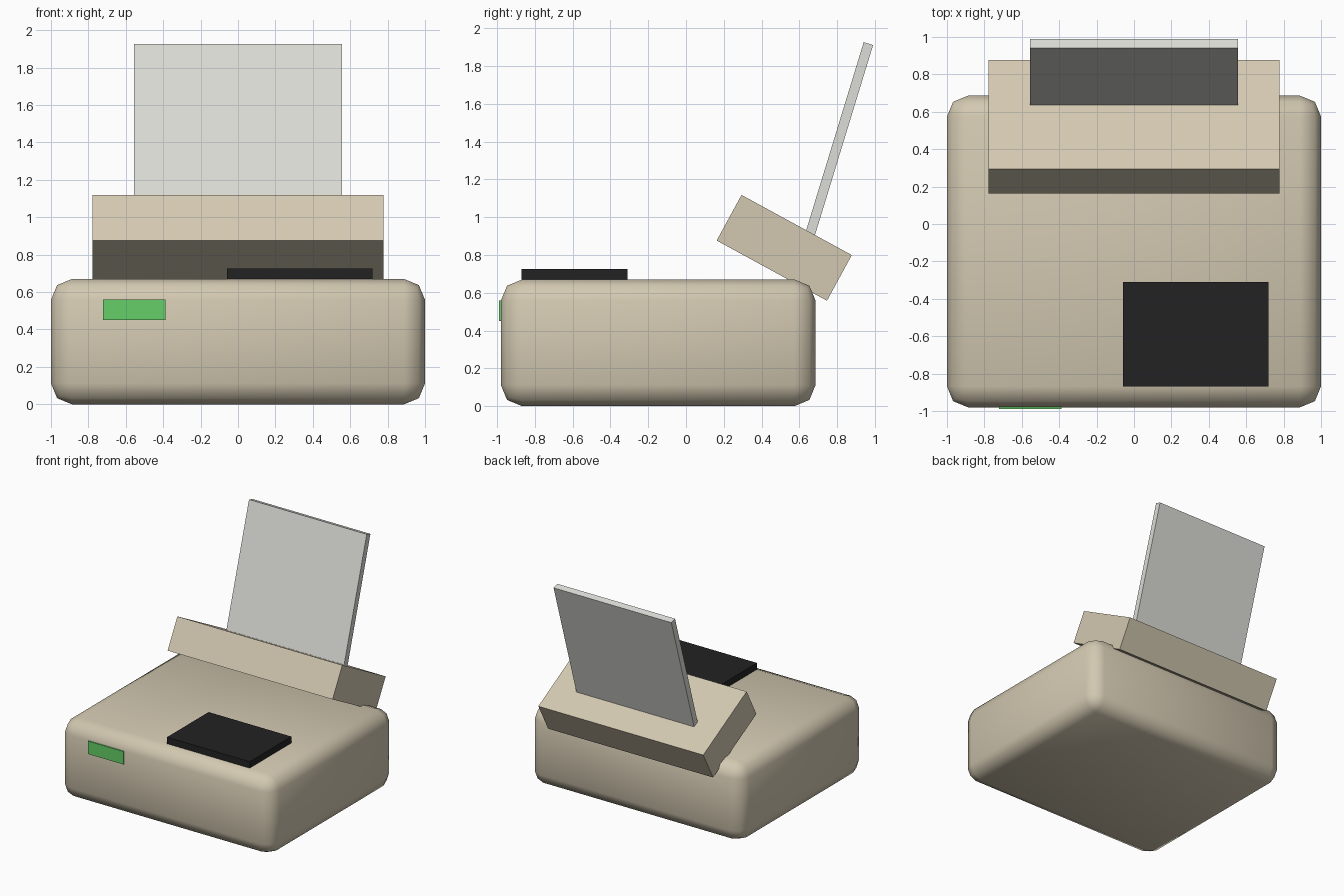
import bpy
from math import radians

cube = bpy.data.objects.get("Cube")
if cube:
    bpy.data.objects.remove(cube, do_unlink=True)


def material(name, rgb):
    mat = bpy.data.materials.new(name)
    mat.use_nodes = True
    mat.diffuse_color = (*rgb, 1)
    mat.node_tree.nodes["Principled BSDF"].inputs["Base Color"].default_value = (*rgb, 1)
    return mat


def box(name, center, size, mat, tilt=0):
    bpy.ops.mesh.primitive_cube_add(size=1, location=center)
    obj = bpy.context.object
    obj.name = name
    obj.scale = size
    bpy.ops.object.transform_apply(location=False, rotation=False, scale=True)
    obj.rotation_euler.x = radians(tilt)
    obj.data.materials.append(mat)
    return obj


beige = material("warm beige plastic", (0.65, 0.58, 0.44))
white = material("paper white", (0.72, 0.72, 0.68))
black = material("black plastic", (0.016, 0.016, 0.016))
green = material("green display", (0.13, 0.62, 0.135))

# Rounded main housing
body = box("body", (0, -0.147, 0.335), (2, 1.666, 0.67), beige)
bevel = body.modifiers.new("rounded edges", "BEVEL")
bevel.width = 0.112
bevel.segments = 2
bpy.ops.object.modifier_apply(modifier=bevel.name)
bpy.ops.object.shade_smooth_by_angle(angle=radians(50))

# Tilted feeder block with a sheet standing in it
box("paper_feeder", (0, 0.52, 0.838), (1.555, 0.665, 0.275), beige, tilt=-28.6)
box("paper_sheet", (0, 0.79, 1.345), (1.11, 0.052, 1.2), white, tilt=-17)

# Controls on the lid and front
box("control_pad", (0.33, -0.59, 0.685), (0.78, 0.56, 0.08), black)
box("display", (-0.555, -0.97, 0.505), (0.335, 0.038, 0.11), green)
